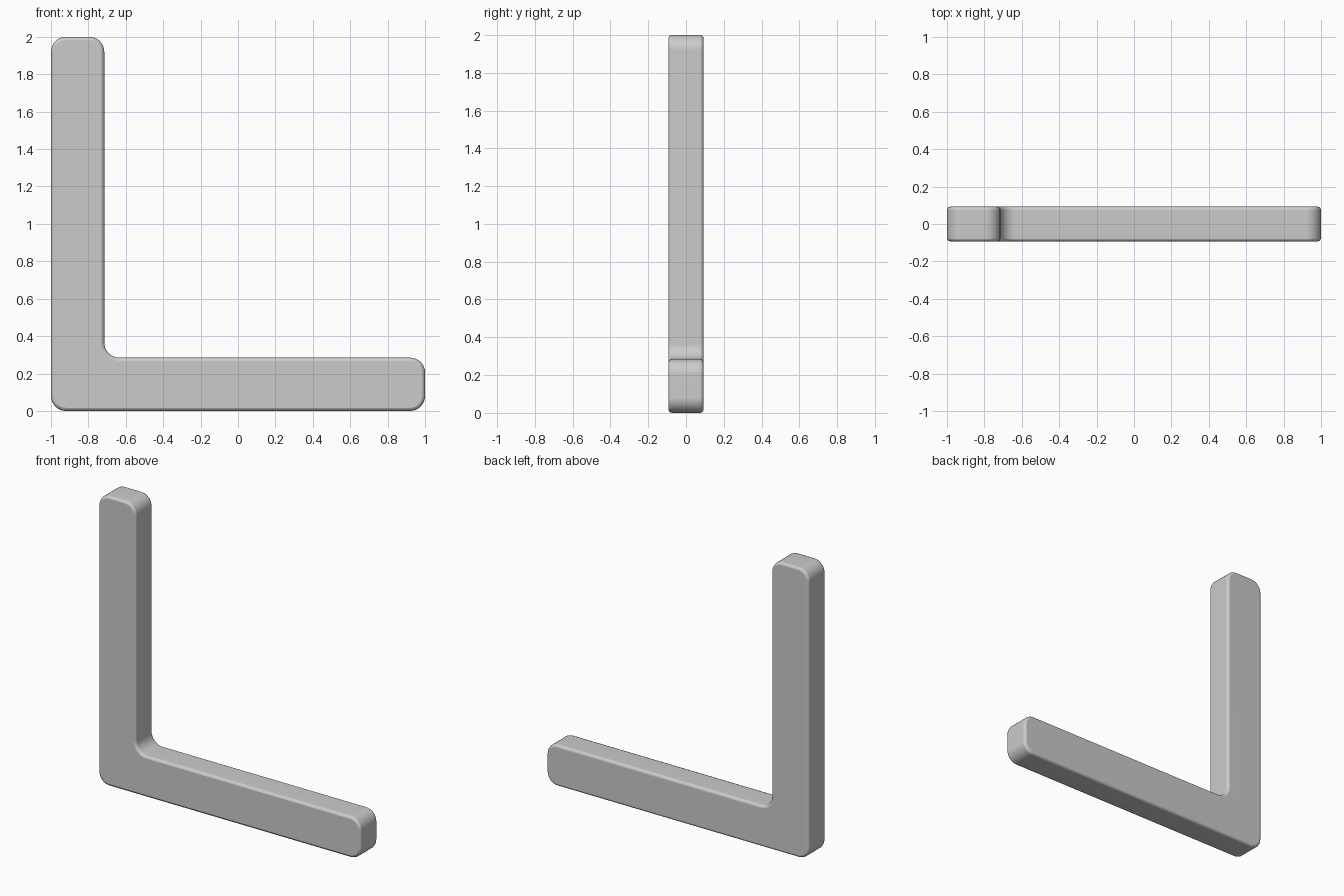
import bpy, bmesh, math

if "Cube" in bpy.data.objects:
    bpy.data.objects.remove(bpy.data.objects["Cube"])

HALF = 0.093     # half thickness in y
ARM = 0.285      # width of both arms
RADIUS = 0.08    # rounding of the profile corners

# L-shaped profile in the xz plane
profile = [(-1, 0), (1, 0), (1, ARM), (-1 + ARM, ARM), (-1 + ARM, 2), (-1, 2)]
bm = bmesh.new()
bm.faces.new([bm.verts.new((x, -HALF, z)) for x, z in profile])
bmesh.ops.bevel(bm, geom=bm.verts[:], offset=RADIUS, offset_type='OFFSET',
                segments=8, profile=0.5, affect='VERTICES')

# Thickness
ext = bmesh.ops.extrude_face_region(bm, geom=bm.faces[:])
bmesh.ops.translate(bm, vec=(0, 2 * HALF, 0),
                    verts=[g for g in ext['geom'] if isinstance(g, bmesh.types.BMVert)])
bmesh.ops.recalc_face_normals(bm, faces=bm.faces[:])


def rim(y):
    return [e for e in bm.edges if all(abs(v.co.y - y) < 1e-4 for v in e.verts)]


# Rounded back rim, soft chamfer with a crisp line on the front rim
bmesh.ops.bevel(bm, geom=rim(HALF), offset=0.02, segments=4, profile=0.5, affect='EDGES')
bmesh.ops.bevel(bm, geom=rim(-HALF), offset=0.017, segments=2, profile=0.5, affect='EDGES')
for f in bm.faces:
    f.smooth = True
for e in rim(-HALF):
    e.smooth = False

mesh = bpy.data.meshes.new("angle_bracket")
bm.to_mesh(mesh)
bm.free()
obj = bpy.data.objects.new("angle_bracket", mesh)
bpy.context.collection.objects.link(obj)

# Keep the large flat faces shading flat
mod = obj.modifiers.new("weighted_normals", 'WEIGHTED_NORMAL')
mod.keep_sharp = True
